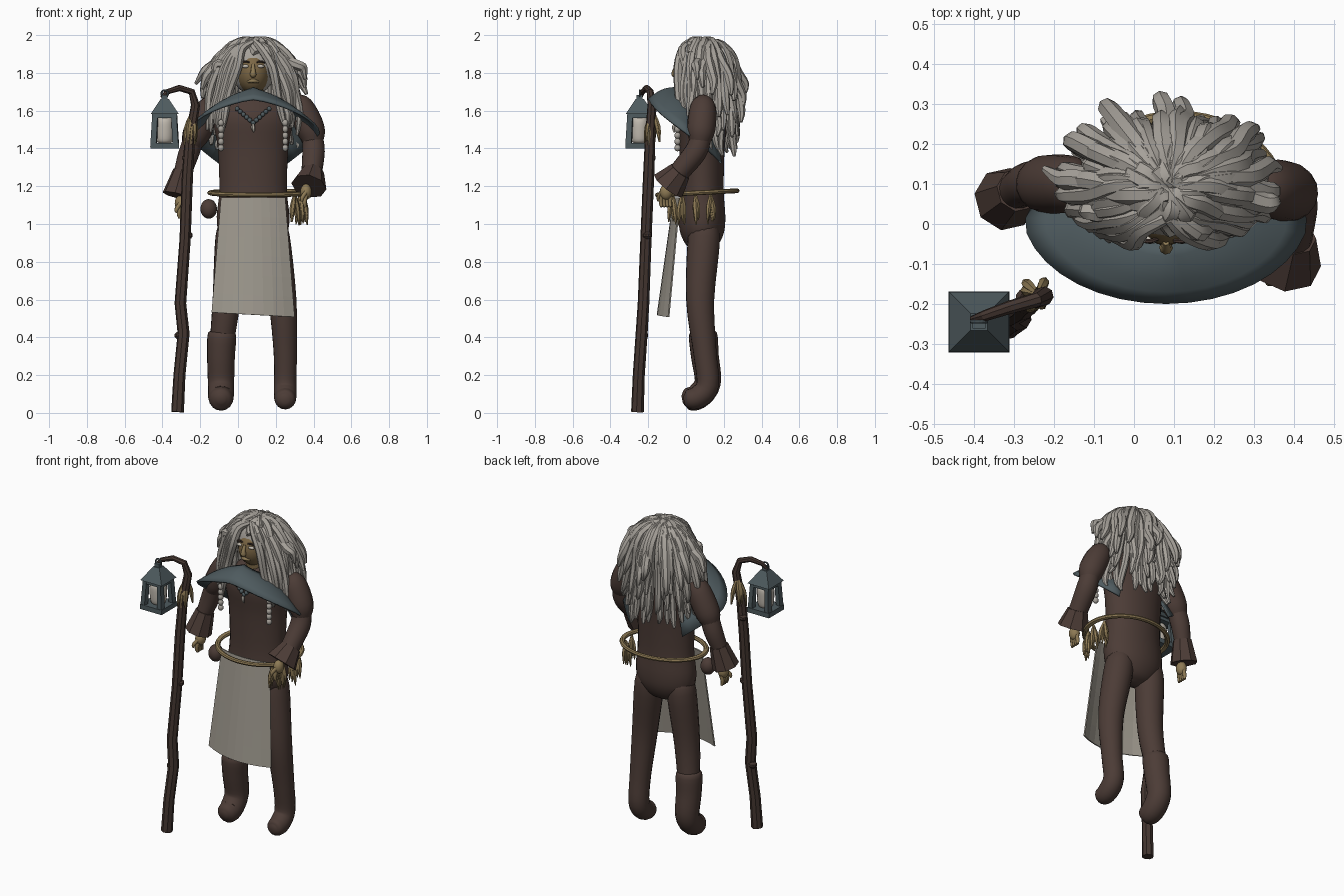
import bpy, bmesh, math, random
from mathutils import Vector, Matrix

random.seed(4)
if "Cube" in bpy.data.objects:
    bpy.data.objects.remove(bpy.data.objects["Cube"])


def material(name, red, green, blue):
    mat = bpy.data.materials.new(name)
    mat.use_nodes = True
    mat.diffuse_color = (red, green, blue, 1)
    mat.node_tree.nodes["Principled BSDF"].inputs["Base Color"].default_value = (red, green, blue, 1)
    return mat


brown = material("brown cloth", .072, .045, .037)
bark = material("dark bark", .058, .037, .03)
grey_hair = material("grey hair", .38, .355, .32)
linen = material("pale linen", .33, .305, .26)
slate = material("slate blue", .077, .104, .114)
tan = material("tan rope", .27, .195, .09)
skin = material("olive skin", .2, .135, .06)
wax = material("candle wax", .52, .48, .42)
MID = .08  # centre line of the figure


def finish(bm, name, mat, angle=40):
    bmesh.ops.recalc_face_normals(bm, faces=bm.faces)
    mesh = bpy.data.meshes.new(name)
    bm.to_mesh(mesh)
    bm.free()
    obj = bpy.data.objects.new(name, mesh)
    bpy.context.collection.objects.link(obj)
    mesh.materials.append(mat)
    bpy.ops.object.select_all(action='DESELECT')
    obj.select_set(True)
    bpy.context.view_layer.objects.active = obj
    if angle:
        bpy.ops.object.shade_smooth_by_angle(angle=math.radians(angle))
    return obj


def smooth_path(points, steps):
    pts = [Vector(p) for p in points]
    pts = [pts[0] * 2 - pts[1]] + pts + [pts[-1] * 2 - pts[-2]]
    path = []
    for a, b, c, d in zip(pts, pts[1:], pts[2:], pts[3:]):
        for k in range(steps):
            t = k / steps
            path.append(b + ((c - a) * t + (a * 2 - b * 5 + c * 4 - d) * t**2
                             + (b * 3 - a - c * 3 + d) * t**3) / 2)
    return path + [pts[-2]]


def add_tube(bm, points, sides=12, steps=4):
    """Sweep a ring along points given as (x, y, z, radius)."""
    path = smooth_path(points, steps)
    centres = [p.to_3d() for p in path]
    normal, rings = Vector((.6, -.8, .05)), []
    for i, centre in enumerate(centres):
        along = (centres[min(i + 1, len(path) - 1)] - centres[max(i - 1, 0)]).normalized()
        normal = (normal - along * normal.dot(along)).normalized()
        other = along.cross(normal)
        radius = max(path[i].w, .002)
        rings.append([bm.verts.new(centre + radius * (normal * math.cos(k * math.tau / sides)
                      + other * math.sin(k * math.tau / sides))) for k in range(sides)])
    for low, high in zip(rings, rings[1:]):
        for k in range(sides):
            bm.faces.new((low[k], low[k - 1], high[k - 1], high[k]))
    bm.faces.new(rings[0])
    bm.faces.new(rings[-1])


def add_ball(bm, centre, size, detail=10):
    size = size if isinstance(size, tuple) else (size,) * 3
    matrix = Matrix.Translation(centre) @ Matrix.Diagonal((*size, 1))
    bmesh.ops.create_uvsphere(bm, u_segments=detail * 2, v_segments=detail, radius=1, matrix=matrix)


def add_box(bm, centre, size):
    bmesh.ops.create_cube(bm, size=1, matrix=Matrix.Translation(centre) @ Matrix.Diagonal((*size, 1)))


def tube(name, mat, points, sides=16, steps=4, angle=50):
    bm = bmesh.new()
    add_tube(bm, points, sides, steps)
    return finish(bm, name, mat, angle)


def ball(name, mat, centre, size, detail=10):
    bm = bmesh.new()
    add_ball(bm, centre, size, detail)
    return finish(bm, name, mat, 60)


def tassel(bm, x, y, top, length, count, spread):
    for k in range(count):
        dx, dy = (random.uniform(-spread, spread) for axis in "xy")
        drop = length * random.uniform(.8, 1)
        add_tube(bm, [(x, y, top, .006), (x + dx * .7, y + dy * .7, top - drop * .5, .014),
                      (x + dx, y + dy, top - drop, .003)], 6, 3)


# Torso and rounded hips, flattened front to back
bm = bmesh.new()
add_tube(bm, [(MID, .085, z, r) for z, r in ((.85, .03), (.88, .12), (.95, .18), (1.04, .194), (1.18, .18),
              (1.4, .188), (1.56, .21), (1.65, .15), (1.7, .07))], 24)
for v in bm.verts:
    v.co.y = .085 + (v.co.y - .085) * .64
finish(bm, "torso", brown)

# Legs and the one tall boot
for name, hip, knee, foot in (("left_leg", .19, .235, .25), ("right_leg", -.035, -.06, -.09)):
    tube(name, brown, [(hip, .09, 1.02, .05), (hip, .095, .93, .085), (knee, .075, .6, .075),
         (foot, .1, .32, .062), (foot, .115, .15, .06), (foot, .065, .085, .06),
         (foot, .01, .072, .05), (foot, -.012, .07, .02)])
tube("right_boot", brown, [(-.085, .09, .425, .03), (-.085, .09, .42, .074), (-.09, .1, .3, .074),
     (-.09, .115, .16, .07), (-.09, .06, .085, .068), (-.09, .005, .075, .056), (-.09, -.02, .07, .02)])

# Arms, flared cuffs and hands
arms = {
    "left": ([(.29, .09, 1.65, .03), (.33, .09, 1.62, .068), (.385, .08, 1.5, .075), (.4, .07, 1.42, .05)],
             [(.395, .08, 1.46, .055), (.4, .05, 1.38, .06), (.39, -.04, 1.27, .055)],
             [(.397, -.03, 1.28, .06), (.375, -.095, 1.2, .095)], (.36, -.105, 1.17)),
    "right": ([(-.11, .1, 1.64, .03), (-.15, .1, 1.61, .068), (-.22, .1, 1.48, .073), (-.25, .1, 1.41, .05)],
              [(-.235, .1, 1.45, .055), (-.265, .1, 1.36, .055), (-.3, .08, 1.25, .045)],
              [(-.29, .085, 1.28, .055), (-.322, .062, 1.15, .08)], (-.305, .06, 1.11))}
for side, (upper, fore, cuff, palm) in arms.items():
    tube(side + "_upper_arm", brown, upper)
    tube(side + "_forearm", brown, fore)
    tube(side + "_cuff", brown, cuff, 8, 1, 20)
    bm = bmesh.new()
    add_ball(bm, palm, (.03, .034, .042))
    x, y, z = palm
    for k in range(4):
        off = (k - 1.5) * .016
        add_tube(bm, [(x, y + off, z - .02, .011), (x - .008, y + off - .004, z - .055, .011),
                      (x - .004, y + off, z - .08, .007)], 8, 3)
    add_tube(bm, [(x, y - .025, z, .011), (x - .02, y - .04, z - .03, .011), (x - .022, y - .04, z - .05, .006)], 8, 3)
    finish(bm, side + "_hand", tan, 60)

# Front apron panel, bowed forward
bm = bmesh.new()
rows = []
for v in range(7):
    t = v / 6
    half = .17 + .05 * t
    rows.append([bm.verts.new((MID + u / 4 * half, -.067 - .088 * t + (.03 + .03 * t) * (u / 4) ** 2,
                 1.14 - t * (.62 + u * .003))) for u in range(-4, 5)])
for a, b in zip(rows, rows[1:]):
    for k in range(len(a) - 1):
        bm.faces.new((a[k], a[k + 1], b[k + 1], b[k]))
apron = finish(bm, "apron_panel", linen, 0)
apron.modifiers.new("thickness", 'SOLIDIFY').thickness = .008

# Rope belt with tassels and a round pouch
bpy.ops.mesh.primitive_torus_add(major_segments=48, minor_segments=8, major_radius=.21, minor_radius=.014,
                                 location=(.11, .06, 1.165), rotation=(math.radians(3), 0, 0))
belt = bpy.context.object
belt.name = "rope_belt"
belt.scale = (1.22, 1, .9)
belt.data.materials.append(tan)
bpy.ops.object.shade_smooth_by_angle()
bm = bmesh.new()
for x, y in ((.3, -.07), (.325, -.02), (.345, .05), (.33, .13)):
    tassel(bm, x, y, 1.16, .17, 6, .026)
finish(bm, "belt_tassels", tan)
ball("pouch", brown, (-.155, .0, 1.08), (.044, .044, .052))

# Shoulder cape: a shelf in front, falling to a tail on each side
bm = bmesh.new()
rows = []
for u in range(-14, 15):
    t = abs(u) / 14
    a = math.radians(132) * u / 14
    tuck = 1 - .3 * max(0, t - .62) / .38
    row = []
    for v in range(6):
        s = v / 5
        rx, ry = (.1 + .26 * s) * tuck, .085 + .15 * s
        top, low = 1.725 - .1 * t, 1.665 - .34 * t**1.35
        z = top + (low - top) * s + .018 * math.sin(s * math.pi)
        row.append(bm.verts.new((MID + rx * math.sin(a), .035 - ry * math.cos(a), z)))
    rows.append(row)
for a, b in zip(rows, rows[1:]):
    for k in range(5):
        bm.faces.new((a[k], a[k + 1], b[k + 1], b[k]))
cape = finish(bm, "cape", slate)
cape.modifiers.new("thickness", 'SOLIDIFY').thickness = .012

# Head and face
tube("neck", skin, [(MID, .07, 1.62, .06), (MID, .06, 1.76, .055)], 12, 1)
ball("head", skin, (MID, .05, 1.805), (.088, .103, .115), 14)
tube("nose", tan, [(MID, -.046, 1.845, .008), (MID, -.06, 1.81, .013), (MID, -.058, 1.79, .017),
     (MID, -.043, 1.785, .006)], 8)
tube("mouth", tan, [(MID + x, y, z, r) for x, y, z, r in ((-.03, -.034, 1.752, .005), (0, -.047, 1.758, .011),
     (.03, -.034, 1.752, .005))], 8)
for side, name in ((-1, "right"), (1, "left")):
    x = MID + side * .04
    ball(name + "_eye", wax, (x, -.038, 1.835), (.021, .012, .009), 6)
    tube(name + "_brow", bark, [(x - .022, -.042, 1.856, .004), (x, -.043, 1.861, .006),
         (x + .022, -.036, 1.854, .004)], 6)

# Hair: cap, layered ring of locks, and a parted curtain around the face
ball("hair_cap", grey_hair, (MID, .095, 1.835), (.125, .13, .15))


def lock(bm, points, width):
    profile = (.7, 1, 1.1, 1, .85, .35)
    jitter = [random.uniform(-.012, .012) for p in points]
    add_tube(bm, [(x + j, y - j, z, width * w) for (x, y, z), j, w in zip(points, jitter, profile)], 7, 3)


bm = bmesh.new()
layers = ((26, .86, 0, .022), (24, .95, .1, .022), (20, 1.02, .2, .025), (18, 1.08, .29, .027))
for count, reach, lift, width in layers:
    for k in range(count):
        a = math.tau * (k + random.random() * .6) / count
        if math.cos(a) > .7:
            continue
        end = 1.5 - .075 * (1 - math.cos(a)) + lift + random.uniform(-.04, .05)
        out = reach * random.uniform(.9, 1.05)
        depth = .13 if math.cos(a) > 0 else .2
        bend = 1.87 if lift > .15 else 1.83
        shape = ((.1, 1.965), (.4, 1.945), (.7, bend), (.84 * out, (bend + end) / 2 + .02),
                 (.94 * out, end + .06), (out, end))
        lock(bm, [(.085 + .265 * r * math.sin(a), .1 - depth * r * math.cos(a), z) for r, z in shape], width)
for side in (-1, 1):
    for k in range(5):
        y = -.032 + .016 * k
        end = 1.5 + random.uniform(-.03, .06)
        shape = ((.004, y + .05, 1.965), (.05 + .012 * k, y + .008, 1.925), (.093 + .02 * k, y, 1.83),
                 (.12 + .025 * k, y, 1.7), (.155 + .02 * k, y, 1.58), (.165 + .018 * k, y, end))
        lock(bm, [(MID + side * x, py, z) for x, py, z in shape], .023)
# Short overlapping locks on the crown
for k in range(20):
    a = k * 2.4
    out = .35 + .014 * k
    x, y = math.sin(a), math.cos(a)
    lock(bm, [(.085 + .26 * r * x, .09 + .17 * r * y, z) for r, z in
              ((.05, 1.965), (out * .4, 1.967), (out * .7, 1.95), (out * .88, 1.925), (out, 1.9))], .027)
finish(bm, "hair_locks", grey_hair, 35)

# Beads on the front locks and the necklace
bm = bmesh.new()
for side in (-1, 1):
    for k in range(5):
        add_ball(bm, (MID + side * .17, -.045, 1.535 - k * .033), (.017, .017, .019), 5)
finish(bm, "lock_beads", grey_hair, 60)
bm = bmesh.new()
for k in range(-5, 6):
    add_ball(bm, (MID + k * .017, -.056 + abs(k) * .002, 1.535 + abs(k) * .015), .013, 5)
finish(bm, "necklace_beads", slate, 60)
tube("pendant", wax, [(MID, -.062, 1.53, .006), (MID, -.064, 1.51, .011), (MID + .005, -.062, 1.485, .003)], 6)

# Crooked staff with knots and hanging leaves
tube("staff", bark, [(-.32, -.257, .005, .034), (-.31, -.25, .2, .032), (-.288, -.235, .42, .032),
     (-.305, -.225, .58, .031), (-.28, -.212, .92, .03), (-.268, -.198, 1.25, .03), (-.255, -.19, 1.45, .028),
     (-.225, -.18, 1.63, .024), (-.245, -.19, 1.7, .019), (-.31, -.208, 1.72, .017), (-.375, -.23, 1.7, .014),
     (-.405, -.238, 1.67, .008)], 8, 1, 25)
bm = bmesh.new()
for x, y, z in ((-.31, -.225, .41), (-.265, -.205, .94), (-.27, -.185, 1.35)):
    add_ball(bm, (x, y, z), (.028, .026, .022), 5)
finish(bm, "staff_knots", bark, 30)
bm = bmesh.new()
tassel(bm, -.24, -.175, 1.6, .19, 11, .045)
finish(bm, "staff_leaves", tan)

# Lantern with tapered posts and a pyramid roof
LX, LY = -.388, -.245
bm = bmesh.new()
add_box(bm, (LX, LY, 1.415), (.153, .153, .03))
add_box(bm, (LX, LY, 1.575), (.13, .13, .025))
for sx in (-1, 1):
    for sy in (-1, 1):
        add_tube(bm, [(LX + sx * .059, LY + sy * .059, 1.41, .022), (LX + sx * .05, LY + sy * .05, 1.58, .02)], 4, 1)
roof = Matrix.Translation((LX, LY, 1.622)) @ Matrix.Rotation(math.pi / 4, 4, 'Z')
bmesh.ops.create_cone(bm, cap_ends=True, segments=4, radius1=.106, radius2=.03, depth=.08, matrix=roof)
add_box(bm, (LX, LY, 1.67), (.032, .032, .025))
finish(bm, "lantern_frame", slate, 0)
bpy.ops.mesh.primitive_torus_add(major_segments=16, minor_segments=6, major_radius=.018, minor_radius=.005,
                                 location=(LX, LY, 1.69), rotation=(math.pi / 2, 0, 0))
bpy.context.object.name = "lantern_ring"
bpy.context.object.data.materials.append(slate)
tube("lantern_candle", wax, [(LX, LY, z, r) for z, r in ((1.425, .02), (1.44, .044), (1.5, .05),
     (1.55, .046), (1.57, .02))])
